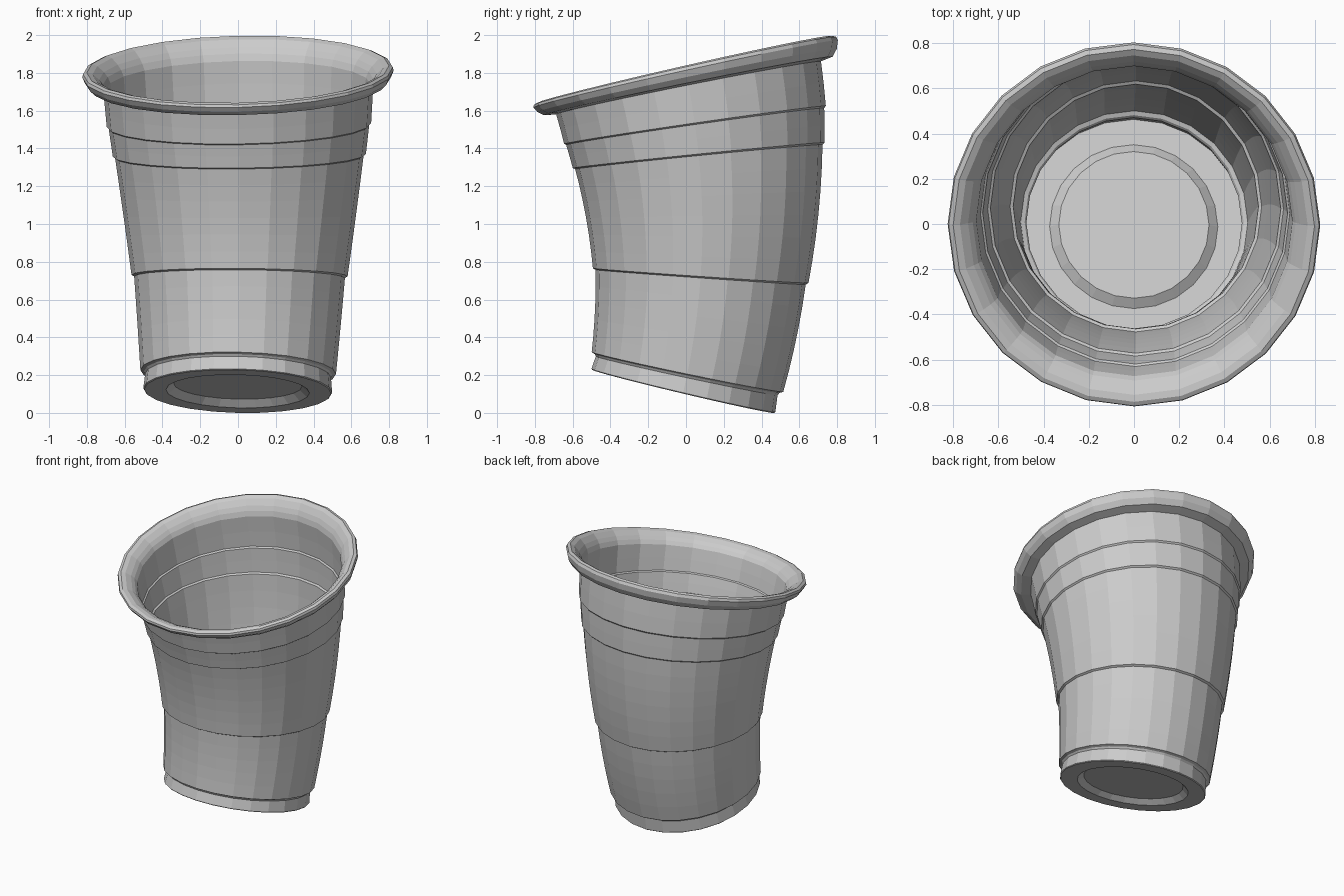
import bpy, bmesh, math
from mathutils import Vector

if "Cube" in bpy.data.objects:
    bpy.data.objects.remove(bpy.data.objects["Cube"], do_unlink=True)

SIDES = 24
WALL = 0.015

# Plain plastic
plastic = bpy.data.materials.new("grey plastic")
plastic.use_nodes = True
grey = (0.6, 0.6, 0.6, 1)
plastic.diffuse_color = grey
plastic.node_tree.nodes["Principled BSDF"].inputs["Base Color"].default_value = grey

# Outer profile (radius, height along the axis), foot to underside of lip
base = [(0, 0.035), (0.34, 0.035), (0.38, 0), (0.495, 0)]
side = [(0.5, 0.005), (0.492, 0.085), (0.5, 0.097), (0.518, 0.105),
        (0.558, 0.612), (0.572, 0.62), (0.658, 1.25), (0.67, 1.258),
        (0.69, 1.412), (0.7, 1.42), (0.715, 1.62)]
# Rolled lip, from the underside over the top
lip = [(0.78, 1.63), (0.81, 1.66), (0.825, 1.695), (0.82, 1.712),
       (0.8, 1.72), (0.77, 1.71), (0.735, 1.68), (0.715, 1.655)]
# Inside follows the outside at wall thickness
inner_side = [(r - WALL, s + 0.004) for r, s in reversed(side[1:])]
inner_base = [(r - WALL / 2, s + WALL) for r, s in reversed(base)]
profile = base + side + lip + inner_side + inner_base[:-1] + [(0, 0.05)]


def refine(points, step=0.11):
    """Split long wall segments so they can bend smoothly."""
    out = [points[0]]
    for a, b in zip(points, points[1:]):
        n = max(1, math.ceil(abs(b[1] - a[1]) / step))
        out += [tuple(Vector(a).lerp(Vector(b), i / n)) for i in range(1, n + 1)]
    return out


# Lean of the bent cup: axis follows an arc curving to the front
RADIUS = 3.75
START = math.radians(-13.4)
LEAN = Vector((math.sin(math.radians(6)), math.cos(math.radians(6)), 0))
ACROSS = Vector((LEAN.y, -LEAN.x, 0))
CENTRE = LEAN * -3.663 + Vector((0, 0, 0.985))


def bend(p):
    angle = START + p.z / RADIUS
    reach = RADIUS + p.dot(LEAN)
    return (CENTRE + ACROSS * p.dot(ACROSS) + LEAN * reach * math.cos(angle)
            + Vector((0, 0, reach * math.sin(angle))))


# Lathe the profile, then bend it
bm = bmesh.new()
verts = [bm.verts.new((r, 0, s)) for r, s in refine(profile)]
edges = [bm.edges.new(pair) for pair in zip(verts, verts[1:])]
bmesh.ops.spin(bm, geom=verts + edges, cent=(0, 0, 0), axis=(0, 0, 1),
               angle=math.tau, steps=SIDES)
bmesh.ops.remove_doubles(bm, verts=bm.verts[:], dist=0.0005)
bmesh.ops.recalc_face_normals(bm, faces=bm.faces[:])
for v in bm.verts:
    v.co = bend(v.co)
low = min(v.co.z for v in bm.verts)
for v in bm.verts:
    v.co.z -= low

mesh = bpy.data.meshes.new("cup")
bm.to_mesh(mesh)
bm.free()
mesh.materials.append(plastic)
cup = bpy.data.objects.new("cup", mesh)
bpy.context.collection.objects.link(cup)
